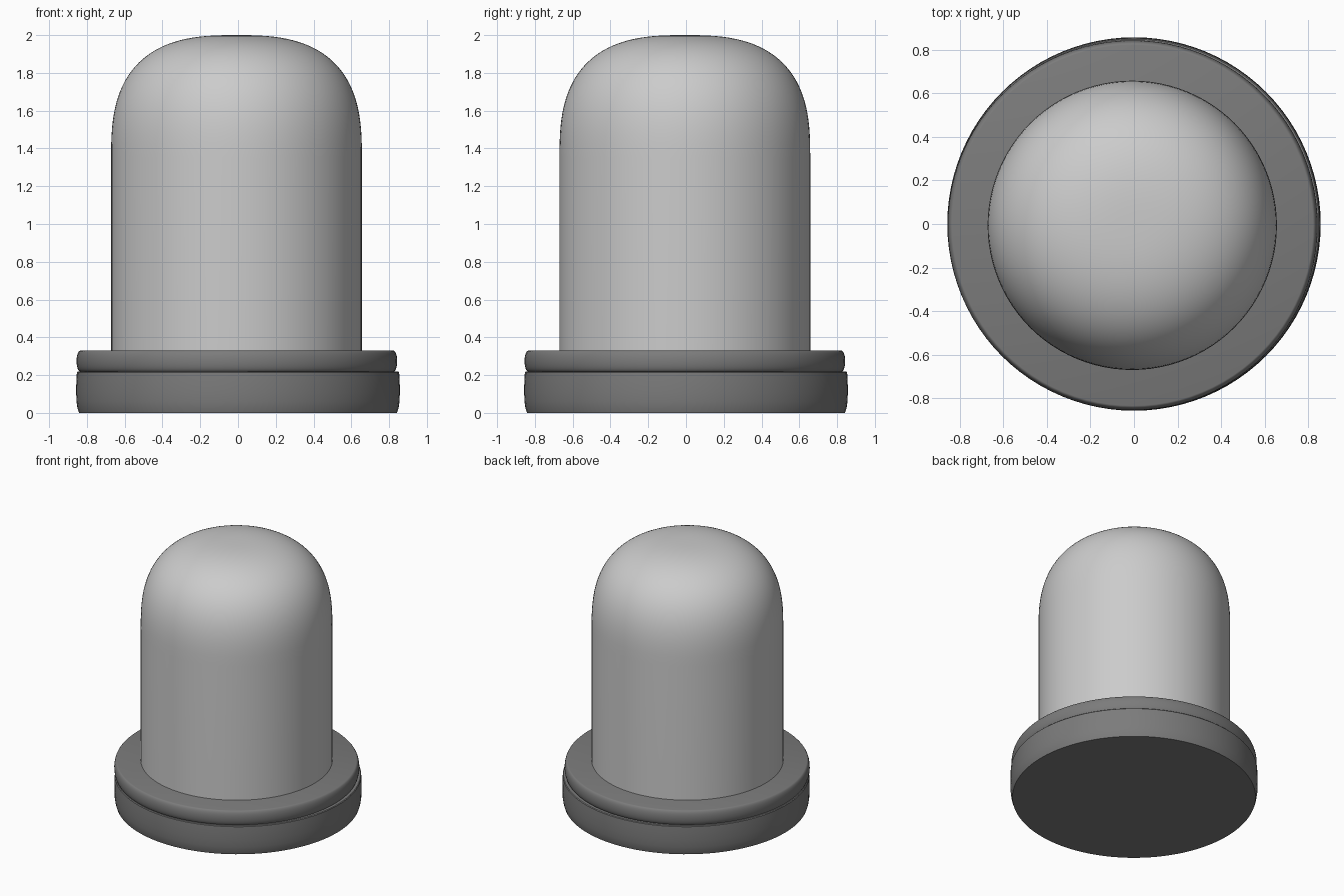
import bpy, bmesh, math

if "Cube" in bpy.data.objects:
    bpy.data.objects.remove(bpy.data.objects["Cube"])

SEGMENTS = 96


def lathe(name, profile, centre=(0, 0), material=None):
    """Spin an (r, z) profile that starts and ends on the axis into a closed solid."""
    bm = bmesh.new()
    verts = [bm.verts.new((r, 0, z)) for r, z in profile]
    edges = [bm.edges.new(pair) for pair in zip(verts, verts[1:])]
    bmesh.ops.spin(bm, geom=verts + edges, cent=(0, 0, 0), axis=(0, 0, 1),
                   angle=math.tau, steps=SEGMENTS, use_duplicate=False)
    bmesh.ops.remove_doubles(bm, verts=bm.verts, dist=0.0001)
    bmesh.ops.recalc_face_normals(bm, faces=bm.faces)
    mesh = bpy.data.meshes.new(name)
    bm.to_mesh(mesh)
    bm.free()
    obj = bpy.data.objects.new(name, mesh)
    obj.location = (*centre, 0)
    bpy.context.collection.objects.link(obj)
    if material:
        mesh.materials.append(material)
    bpy.ops.object.select_all(action='DESELECT')
    bpy.context.view_layer.objects.active = obj
    obj.select_set(True)
    bpy.ops.object.shade_smooth_by_angle(angle=math.radians(40))
    return obj


dark = bpy.data.materials.new("dark_grey")
dark.diffuse_color = (0.2, 0.2, 0.2, 1)
dark.use_nodes = True
dark.node_tree.nodes["Principled BSDF"].inputs["Base Color"].default_value = dark.diffuse_color

# Thick bottom disc with a slightly bulging rim
lathe("base_disc", [(0, 0), (0.842, 0), (0.85, 0.025), (0.855, 0.06), (0.857, 0.11),
                    (0.856, 0.17), (0.853, 0.215), (0.848, 0.22), (0, 0.22)],
      material=dark)

# Thin rounded flange resting on the disc
rim = [(0.828 + 0.021 * math.cos(a), 0.274 + 0.056 * math.sin(a))
       for a in (math.pi * (i / 12 - 0.5) for i in range(13))]
lathe("flange", [(0, 0.218)] + rim + [(0, 0.33)], (-0.006, -0.006), dark)

# Straight-walled cap whose top follows a superellipse
R, SHOULDER, RISE, P = 0.664, 1.35, 0.65, 2 / 2.75
dome = []
for i in range(33):
    a = math.pi / 2 * i / 32
    dome.append((R * max(math.cos(a), 0) ** P if i < 32 else 0,
                 SHOULDER + RISE * math.sin(a) ** P))
lathe("domed_cap", [(0, 0.3), (R, 0.3)] + dome, (-0.008, -0.006))
